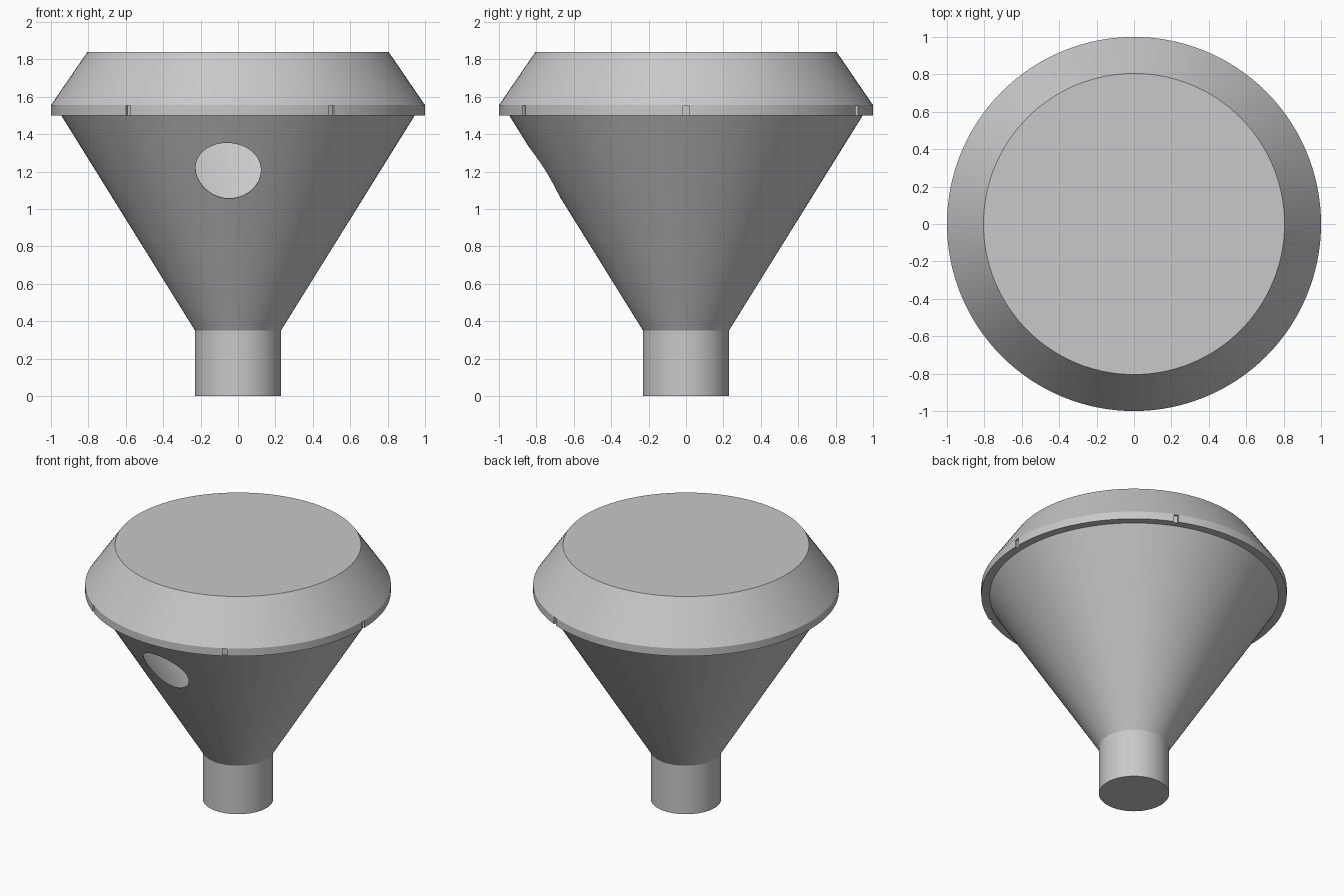
import bpy, bmesh, math
from mathutils import Vector, Matrix

cube = bpy.data.objects.get("Cube")
if cube:
    bpy.data.objects.remove(cube, do_unlink=True)

grey = bpy.data.materials.new("plain_grey")
grey.use_nodes = True
colour = (0.58, 0.58, 0.58, 1)
grey.diffuse_color = colour
grey.node_tree.nodes["Principled BSDF"].inputs["Base Color"].default_value = colour

SEGMENTS = 128


def make_object(name, bm):
    bmesh.ops.recalc_face_normals(bm, faces=bm.faces)
    mesh = bpy.data.meshes.new(name)
    bm.to_mesh(mesh)
    bm.free()
    mesh.materials.append(grey)
    obj = bpy.data.objects.new(name, mesh)
    bpy.context.collection.objects.link(obj)
    return obj


def lathe(name, profile, closed=False):
    """Spin (radius, height) points about z; radius 0 becomes a flat cap."""
    bm = bmesh.new()
    rings = []
    for r, z in profile:
        rings.append([bm.verts.new((r * math.cos(a), r * math.sin(a), z))
                      for a in (math.tau * i / SEGMENTS for i in range(SEGMENTS))])
    pairs = list(zip(rings, rings[1:]))
    if closed:
        pairs.append((rings[-1], rings[0]))
    for low, high in pairs:
        for i in range(SEGMENTS):
            j = (i + 1) % SEGMENTS
            bm.faces.new((low[i], low[j], high[j], high[i]))
    if not closed:
        bm.faces.new(rings[0])
        bm.faces.new(rings[-1])
    return make_object(name, bm)


def cut(obj, cutter):
    mod = obj.modifiers.new("cut", "BOOLEAN")
    mod.operation = "DIFFERENCE"
    mod.solver = "EXACT"
    mod.object = cutter
    bpy.context.view_layer.objects.active = obj
    bpy.ops.object.modifier_apply(modifier=mod.name)
    bpy.data.objects.remove(cutter, do_unlink=True)


# Stem and lid are solid turned parts
stem = lathe("stem", [(0.23, 0), (0.23, 0.35)])
lid = lathe("lid", [(1, 1.5), (1, 1.555), (0.805, 1.84)])

# Bowl is a thin hollow cone
wall = 0.005
bowl = lathe("bowl", [(0.23, 0.35), (0.945, 1.5), (0.945 - wall, 1.5),
                      (0.23 - wall, 0.35)], closed=True)

# Round hole drilled square to the sloping front of the bowl
slope = math.atan2(0.945 - 0.23, 1.5 - 0.35)
turn = math.radians(-94)
outward = Vector((math.cos(turn) * math.cos(slope),
                  math.sin(turn) * math.cos(slope), -math.sin(slope)))
centre = Vector((0.76 * math.cos(turn), 0.76 * math.sin(turn), 1.205))
bm = bmesh.new()
bmesh.ops.create_cone(
    bm, cap_ends=True, segments=64, radius1=0.175, radius2=0.175, depth=0.3,
    matrix=Matrix.Translation(centre) @ outward.to_track_quat("Z", "Y").to_matrix().to_4x4())
cut(bowl, make_object("hole_cutter", bm))

# Small notches in the edge of the lid
bm = bmesh.new()
for degrees in (-126, -60, 0, 66):
    bmesh.ops.create_cube(
        bm, size=1,
        matrix=Matrix.Rotation(math.radians(degrees), 4, "Z")
        @ Matrix.Translation((1, 0, 1.525)) @ Matrix.Diagonal((0.03, 0.03, 0.054, 1)))
cut(lid, make_object("notch_cutter", bm))

# Smooth the round sides and keep the rims crisp
for obj in (stem, bowl, lid):
    bpy.ops.object.select_all(action="DESELECT")
    obj.select_set(True)
    bpy.context.view_layer.objects.active = obj
    bpy.ops.object.shade_smooth_by_angle(angle=math.radians(25))
